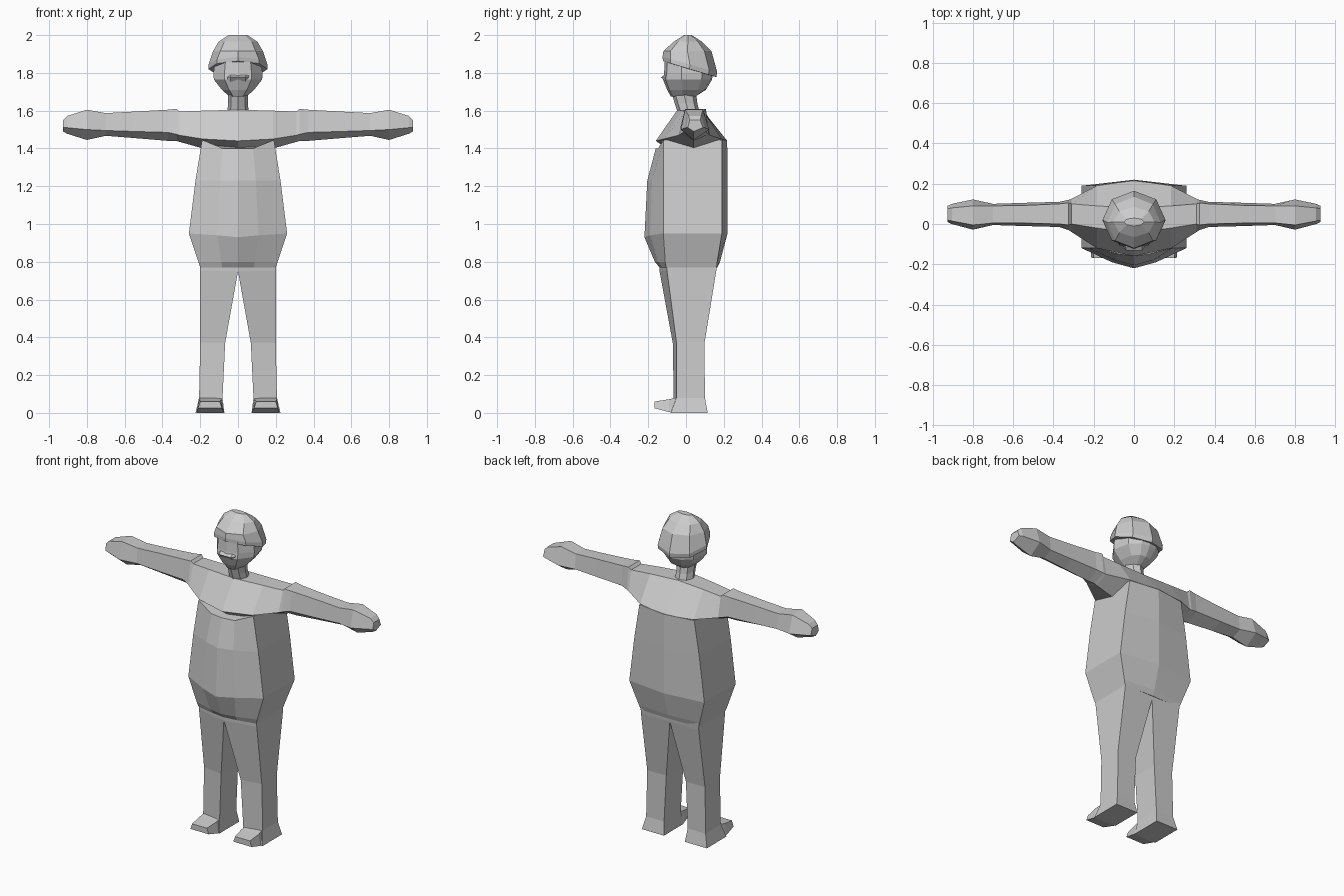
import bpy, bmesh, math

grey = bpy.data.materials.new("plain grey")
grey.diffuse_color = (0.6, 0.6, 0.6, 1)


def loft(name, rings):
    """Skin a list of equal-length point rings and close both ends."""
    bm = bmesh.new()
    vs = [[bm.verts.new(p) for p in r] for r in rings]
    n = len(vs[0])
    for a, b in zip(vs, vs[1:]):
        for i in range(n):
            j = (i + 1) % n
            bm.faces.new((a[i], a[j], b[j], b[i]))
    bm.faces.new(vs[0])
    bm.faces.new(vs[-1])
    bmesh.ops.remove_doubles(bm, verts=bm.verts, dist=1e-4)
    bmesh.ops.recalc_face_normals(bm, faces=bm.faces)
    me = bpy.data.meshes.new(name)
    bm.to_mesh(me)
    bm.free()
    me.materials.append(grey)
    ob = bpy.data.objects.new(name, me)
    bpy.context.collection.objects.link(ob)
    return ob


def mirror_ring(half):
    """Half ring from centre front to centre back, completed on -x."""
    return half + [(-x, y, z) for x, y, z in half[-2:0:-1]]


# Torso: z, half width, side front y, side back y, centre front y, centre back y
torso = []
for z, w, sf, sb, cf, cb in [
        (0.77, 0.20, -0.105, 0.16, -0.14, 0.165), (0.80, 0.21, -0.11, 0.165, -0.165, 0.18),
        (0.95, 0.26, -0.12, 0.19, -0.22, 0.22), (1.23, 0.225, -0.12, 0.19, -0.205, 0.22),
        (1.40, 0.19, -0.12, 0.19, -0.16, 0.218)]:
    top = 0.045 if z == 1.40 else 0       # sides rise to the armpits
    torso.append(mirror_ring([
        (0, cf, z - (0.02 if z == 0.95 else 0)), (w * 0.42, cf * 0.7 + sf * 0.3, z - (0.01 if z == 0.95 else 0)),
        (w, sf, z + top), (w, sb, z + top), (0, cb, z + top)]))
loft("torso", torso)

# Shoulders and arms: x, top front y, top back y, mid back y, mid front y, top z, mid z, bottom z
arm = []
for x, tf, tb, mb, mf, t, m, b in [
        (0.00, -0.045, 0.08, 0.218, -0.16, 1.605, 1.44, 1.30),
        (0.185, -0.02, 0.09, 0.19, -0.12, 1.60, 1.45, 1.40),
        (0.31, 0.00, 0.10, 0.125, -0.04, 1.595, 1.47, 1.435),
        (0.325, -0.005, 0.105, 0.12, -0.03, 1.61, 1.475, 1.44),
        (0.37, 0.00, 0.10, 0.11, -0.015, 1.605, 1.485, 1.44),
        (0.55, 0.005, 0.092, 0.105, -0.01, 1.595, 1.49, 1.455),
        (0.70, 0.005, 0.09, 0.10, -0.005, 1.587, 1.495, 1.467),
        (0.80, -0.005, 0.09, 0.122, -0.028, 1.605, 1.50, 1.445),
        (0.905, 0.015, 0.08, 0.10, 0.00, 1.572, 1.51, 1.478),
        (0.927, 0.02, 0.075, 0.09, 0.01, 1.55, 1.51, 1.49)]:
    arm.append([(x, tf, t), (x, tb, t), (x, mb, m), (x, 0.04, b), (x, mf, m)])
left = [[(-x, y, z) for x, y, z in r] for r in arm[:0:-1]]
loft("shoulders_and_arms", left + arm)

# Legs: z, inner x, outer x, inner front y, outer front y, back y
for s, side in ((1, "right"), (-1, "left")):
    leg = []
    for z, xi, xo, fi, fo, b in [
            (0.80, 0.00, 0.20, -0.14, -0.105, 0.165), (0.75, 0.00, 0.20, -0.14, -0.10, 0.16),
            (0.37, 0.068, 0.20, -0.07, -0.05, 0.098), (0.08, 0.082, 0.206, -0.065, -0.05, 0.10),
            (0.00, 0.072, 0.225, -0.08, -0.08, 0.115)]:
        leg.append([(s * xi, fi, z), (s * xo, fo, z), (s * xo, b, z), (s * xi, b, z)])
    loft(side + "_leg", leg)
    # Foot: y, inner x, outer x, bottom z, top z
    foot = []
    for y, xi, xo, zb, zt in [(0.00, 0.08, 0.21, 0.0, 0.08), (-0.05, 0.078, 0.212, 0.0, 0.08),
                              (-0.09, 0.075, 0.218, 0.004, 0.072), (-0.168, 0.085, 0.212, 0.025, 0.06)]:
        bev = 0.012
        foot.append([(s * xi, y, zb), (s * xo, y, zb), (s * (xo - bev), y, zt), (s * (xi + bev), y, zt)])
    loft(side + "_foot", foot)


def oval(rx, y0, y1, z, slope=0.0, n=8):
    """Ring around z, spanning y0..y1, tilted by slope along y."""
    cy, ry = (y0 + y1) / 2, (y1 - y0) / 2
    pts = []
    for i in range(n):
        a = 2 * math.pi * i / n
        y = cy - ry * math.cos(a)
        pts.append((rx * math.sin(a), y, z + slope * y))
    return pts


# Neck leaning forward
loft("neck", [oval(0.058, -0.04, 0.075, 1.58), oval(0.052, -0.06, 0.06, 1.64),
              oval(0.056, -0.085, 0.05, 1.72)])

# Head: half rings from centre front to centre back
head = []
for z, w, f, b, tilt in [(1.675, 0.045, -0.08, 0.05, 0.0), (1.71, 0.085, -0.10, 0.105, 0.0),
                         (1.765, 0.128, -0.122, 0.138, 0.0), (1.80, 0.13, -0.116, 0.142, 0.0),
                         (1.865, 0.12, -0.112, 0.13, -0.25)]:
    head.append(mirror_ring([(x, y, z + tilt * max(y, 0)) for x, y in (
        (0, f), (w * 0.55, f * 0.88), (w, f * 0.2), (w * 0.85, b * 0.6), (w * 0.4, b * 0.93), (0, b))]))
loft("head", head)

# Lip ridge on the face
loft("mouth", [[(-0.07, -0.09, z), (-0.04, y, z), (0.04, y, z), (0.07, -0.09, z)]
               for z, y in ((1.755, -0.112), (1.777, -0.132), (1.79, -0.112))])

# Cap with a rim sloping down to the back
loft("cap", [oval(0.125, -0.105, 0.14, 1.825, -0.3), oval(0.157, -0.122, 0.16, 1.826, -0.3),
             oval(0.156, -0.124, 0.165, 1.85, -0.28), oval(0.132, -0.12, 0.135, 1.915),
             oval(0.103, -0.065, 0.085, 1.965), oval(0.05, -0.01, 0.03, 2.0)])
